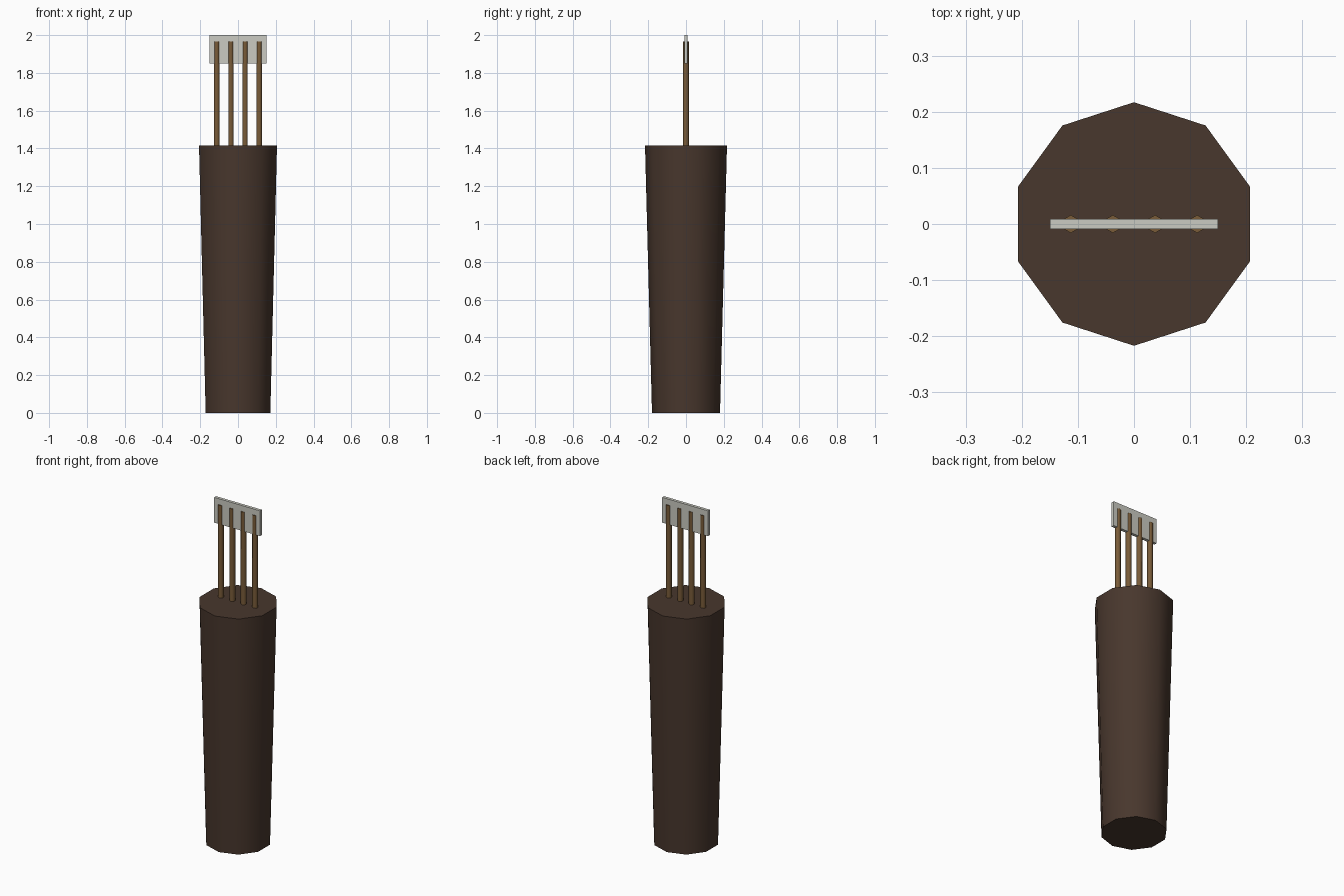
import bpy
from math import radians

if "Cube" in bpy.data.objects:
    bpy.data.objects.remove(bpy.data.objects["Cube"])


def paint(obj, name, color):
    mat = bpy.data.materials.get(name) or bpy.data.materials.new(name)
    mat.diffuse_color = color
    mat.use_nodes = True
    mat.node_tree.nodes["Principled BSDF"].inputs["Base Color"].default_value = mat.diffuse_color
    obj.data.materials.append(mat)


def tapered_rod(name, sides, r_bottom, r_top, z0, z1, x=0.0):
    bpy.ops.mesh.primitive_cone_add(vertices=sides, radius1=r_bottom, radius2=r_top,
                                    depth=z1 - z0, location=(x, 0, (z0 + z1) / 2))
    obj = bpy.context.object
    obj.name = name
    bpy.ops.object.shade_smooth_by_angle(angle=radians(65))
    return obj


# Ten-sided handle, wider at the top
handle = tapered_rod("handle", 10, 0.18, 0.217, 0.0, 1.415)
paint(handle, "dark_wood", (0.065, 0.038, 0.026, 1))

# Four six-sided prongs rising from the handle
for i in range(4):
    prong = tapered_rod(f"prong_{i + 1}", 6, 0.016, 0.016, 1.41, 1.965, -0.1125 + 0.075 * i)
    paint(prong, "bronze", (0.19, 0.105, 0.04, 1))

# Thin plate joining the prong tips
bpy.ops.mesh.primitive_cube_add(size=1, location=(0, 0, 1.925))
plate = bpy.context.object
plate.name = "top_plate"
plate.scale = (0.30, 0.018, 0.15)
bpy.ops.object.transform_apply(location=False, rotation=False, scale=True)
paint(plate, "pale_plate", (0.60, 0.60, 0.54, 1))
